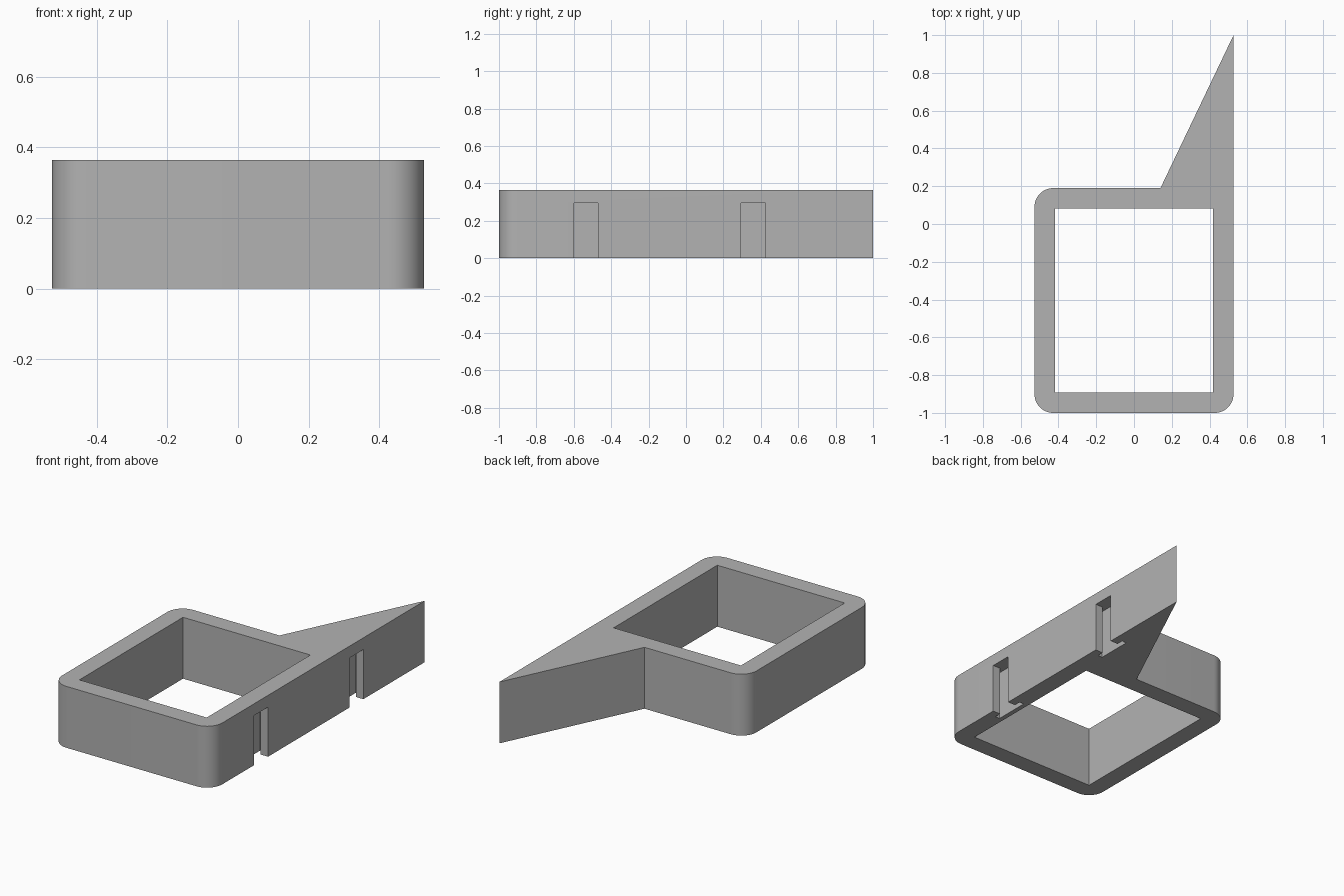
import bpy, bmesh, math

if "Cube" in bpy.data.objects:
    bpy.data.objects.remove(bpy.data.objects["Cube"])

HEIGHT = 0.365
SIDE, FRONT, BACK = 0.527, -1.0, 0.19
WALL, RADIUS = 0.108, 0.1

grey = bpy.data.materials.new("plain_grey")
grey.use_nodes = True
grey.diffuse_color = (0.45, 0.45, 0.45, 1)
grey.node_tree.nodes["Principled BSDF"].inputs["Base Color"].default_value = grey.diffuse_color


def prism(name, outline, z0, z1):
    """Extrude a flat outline between two heights."""
    bm = bmesh.new()
    base = bm.faces.new([bm.verts.new((x, y, z0)) for x, y in outline])
    top = bmesh.ops.extrude_face_region(bm, geom=[base])["geom"]
    verts = [v for v in top if isinstance(v, bmesh.types.BMVert)]
    bmesh.ops.translate(bm, verts=verts, vec=(0, 0, z1 - z0))
    bmesh.ops.recalc_face_normals(bm, faces=bm.faces)
    mesh = bpy.data.meshes.new(name)
    bm.to_mesh(mesh)
    bm.free()
    mesh.materials.append(grey)
    obj = bpy.data.objects.new(name, mesh)
    bpy.context.collection.objects.link(obj)
    return obj


def arc(cx, cy, start):
    """Quarter circle, counter-clockwise from the start angle."""
    angles = [math.radians(start + 90 * i / 12) for i in range(13)]
    return [(cx + RADIUS * math.cos(a), cy + RADIUS * math.sin(a)) for a in angles]


def cut(body, cutter):
    mod = body.modifiers.new(cutter.name, "BOOLEAN")
    mod.operation, mod.solver, mod.object = "DIFFERENCE", "EXACT", cutter
    bpy.context.view_layer.objects.active = body
    bpy.ops.object.modifier_apply(modifier=mod.name)
    bpy.data.objects.remove(cutter)


# Rounded frame with a pointed wedge running back from its left side
cx, front_y, back_y = SIDE - RADIUS, FRONT + RADIUS, BACK - RADIUS
outline = arc(-cx, front_y, 180) + arc(cx, front_y, 270)
outline += [(SIDE, 1.0), (0.14, BACK)] + arc(-cx, back_y, 90)
frame = prism("wedge_frame", outline, 0, HEIGHT)

# Rectangular opening through the frame
ix, iy0, iy1 = SIDE - WALL, FRONT + WALL, BACK - WALL
cut(frame, prism("opening", [(-ix, iy0), (ix, iy0), (ix, iy1), (-ix, iy1)], -0.1, HEIGHT + 0.1))

# T-shaped mounting slots, open at the bottom and the left side
NECK, DEPTH, HALF, WIDE = SIDE - 0.05, SIDE - 0.08, 0.065, 0.105
for y in (-0.535, 0.36):
    half = [(SIDE + 0.1, HALF), (NECK, HALF), (NECK, WIDE), (DEPTH, WIDE)]
    slot = [(x, y + h) for x, h in half] + [(x, y - h) for x, h in reversed(half)]
    cut(frame, prism("slot", slot, -0.1, 0.295))

# Smooth the rounded corners, keep the other edges crisp
frame.select_set(True)
bpy.context.view_layer.objects.active = frame
bpy.ops.object.shade_smooth_by_angle(angle=math.radians(30))
